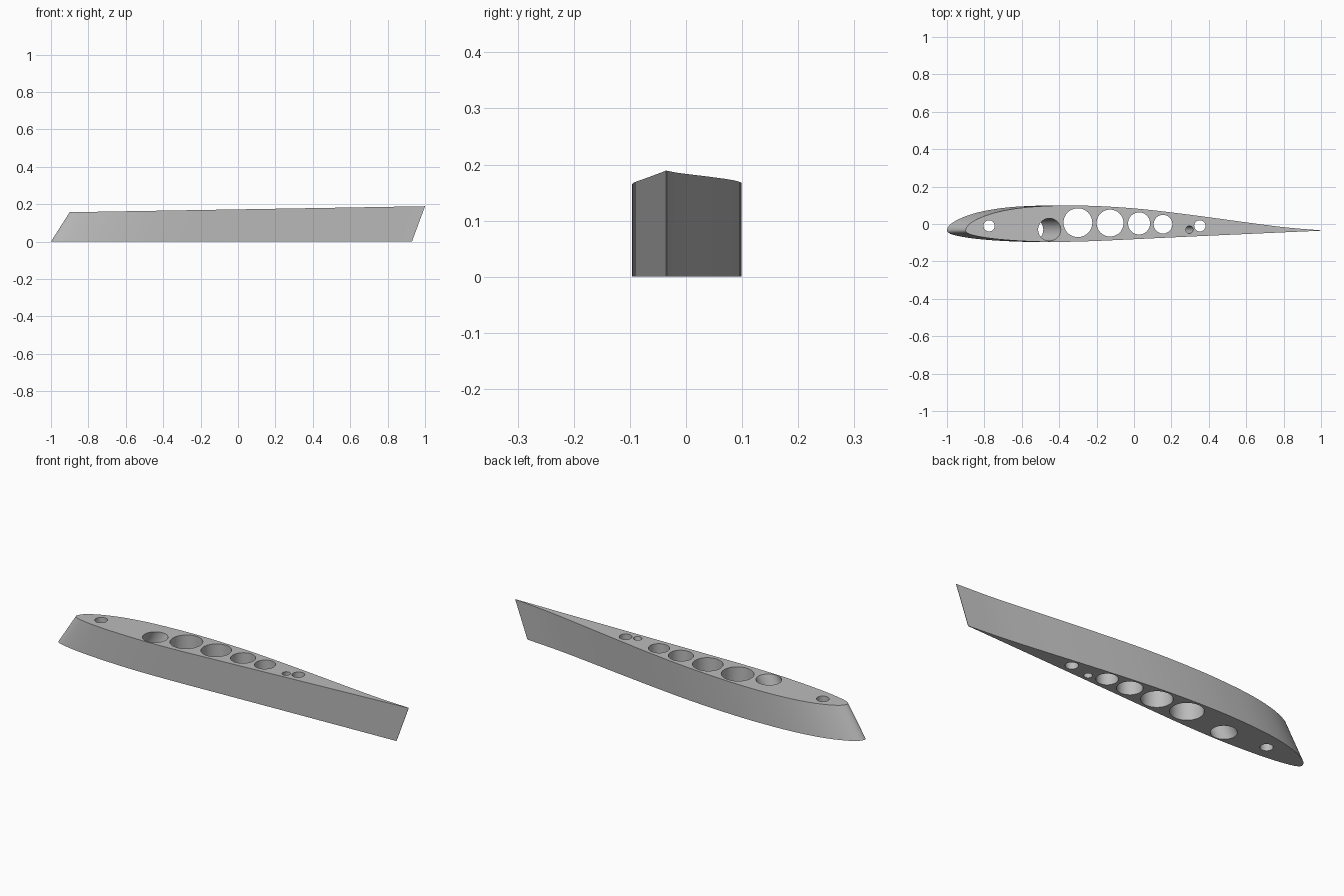
import bpy, bmesh, math
from mathutils import Vector

if "Cube" in bpy.data.objects:
    bpy.data.objects.remove(bpy.data.objects["Cube"])

# Section heights above and below the chord line, by fraction of the chord
UPPER = [(0, 0), (.01, .034), (.034, .062), (.09, .099), (.17, .124), (.27, .134), (.34, .133),
         (.42, .126), (.5, .114), (.6, .092), (.7, .067), (.8, .041), (.9, .017), (1, .001)]
LOWER = [(0, 0), (.01, -.018), (.05, -.036), (.1, -.048), (.18, -.058), (.25, -.061),
         (.35, -.057), (.5, -.044), (.75, -.022), (1, -.001)]
CHORD_Y = -.035

# Lightening holes and spar holes: top x, y, radius, bottom x
HOLES = [(-.775, -.01, .03, -.775), (-.45, -.03, .06, -.545), (-.30, .007, .077, -.30),
         (-.128, .005, .072, -.128), (.027, .003, .059, .027), (.155, -.001, .05, .155),
         (.294, -.03, .02, .24), (.352, -.01, .03, .352)]


def height(table, t):
    """Smooth interpolation, spaced by the square root so the nose is round."""
    s = math.sqrt(t)
    pts = [(math.sqrt(a), b) for a, b in table]

    def slope(i):
        a, b = pts[max(i - 1, 0)], pts[min(i + 1, len(pts) - 1)]
        return (b[1] - a[1]) / (b[0] - a[0])
    for i in range(len(pts) - 1):
        (x0, y0), (x1, y1) = pts[i], pts[i + 1]
        if s <= x1 + 1e-9:
            h = x1 - x0
            u = (s - x0) / h
            return ((2*u**3 - 3*u**2 + 1) * y0 + (u**3 - 2*u**2 + u) * h * slope(i)
                    + (3*u**2 - 2*u**3) * y1 + (u**3 - u**2) * h * slope(i + 1))
    return pts[-1][1]


def make_object(name, bm):
    bmesh.ops.recalc_face_normals(bm, faces=bm.faces)
    mesh = bpy.data.meshes.new(name)
    bm.to_mesh(mesh)
    bm.free()
    ob = bpy.data.objects.new(name, mesh)
    bpy.context.collection.objects.link(ob)
    return ob


def loft(bm, bottom, top):
    low = [bm.verts.new(p) for p in bottom]
    high = [bm.verts.new(p) for p in top]
    n = len(low)
    for i in range(n):
        j = (i + 1) % n
        bm.faces.new((low[i], low[j], high[j], high[i]))
    bm.faces.new(low[::-1])
    bm.faces.new(high)


# Wing section: swept leading and trailing edges, sloping top face
N = 48
ts = [(1 - math.cos(math.pi * i / N)) / 2 for i in range(N + 1)]
outline = [(t, height(UPPER, t)) for t in reversed(ts)] + [(t, height(LOWER, t)) for t in ts[1:]]
bottom = [(-1 + 1.93 * t, CHORD_Y + h, 0) for t, h in outline]
top = [(-.9 + 1.9 * t, CHORD_Y + h, .157 + .032 * t) for t, h in outline]
bm = bmesh.new()
loft(bm, bottom, top)
wing = make_object("wing_section", bm)

# Hole cutter: tubes running past both faces, raked where the spars are swept
bm = bmesh.new()
for x, y, r, xb in HOLES:
    lean = (x - xb) / .168
    rings = []
    for z in (-.05, .25):
        cx = xb + lean * z
        rings.append([(cx + r * math.cos(a), y + r * math.sin(a), z)
                      for a in (2 * math.pi * k / 48 for k in range(48))])
    loft(bm, *rings)
cutter = make_object("hole_cutter", bm)
cutter.hide_render = True

# Cut the holes, then drop the cutter
mod = wing.modifiers.new("holes", 'BOOLEAN')
mod.operation = 'DIFFERENCE'
mod.solver = 'EXACT'
mod.object = cutter
bpy.context.view_layer.objects.active = wing
wing.select_set(True)
cutter.select_set(False)
bpy.ops.object.modifier_apply(modifier=mod.name)
bpy.data.objects.remove(cutter)

# Finish
grey = bpy.data.materials.new("light_grey")
grey.diffuse_color = (.5, .5, .5, 1)
grey.use_nodes = True
grey.node_tree.nodes["Principled BSDF"].inputs["Base Color"].default_value = grey.diffuse_color
wing.data.materials.clear()
wing.data.materials.append(grey)
bpy.ops.object.shade_smooth_by_angle(angle=math.radians(30))
